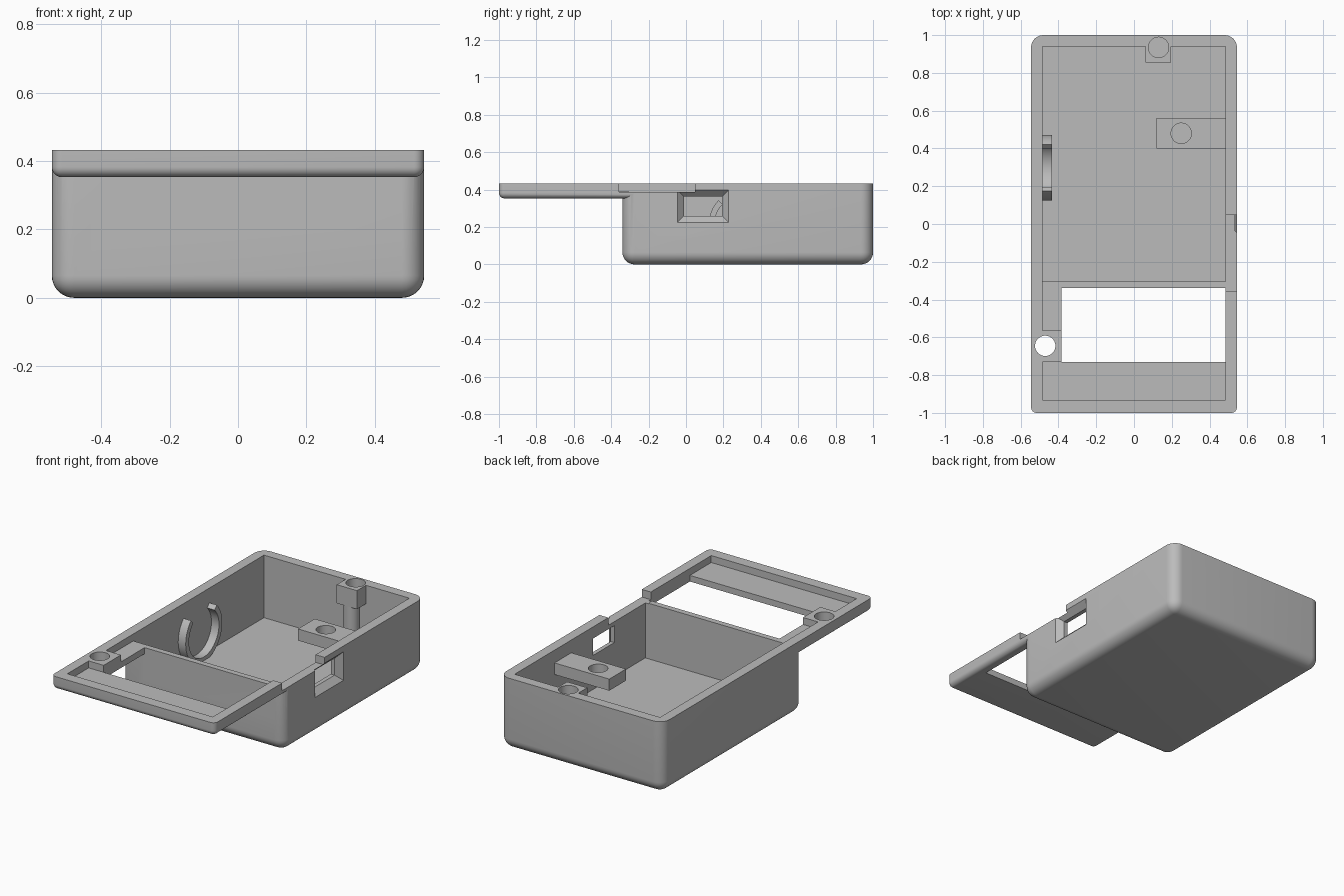
import bpy, bmesh, math
from mathutils import Matrix, Vector

cube = bpy.data.objects.get("Cube")
if cube:
    bpy.data.objects.remove(cube, do_unlink=True)

grey = bpy.data.materials.new("plain_grey")
grey.use_nodes = True
grey.diffuse_color = (0.5, 0.5, 0.5, 1)
grey.node_tree.nodes["Principled BSDF"].inputs["Base Color"].default_value = (0.5, 0.5, 0.5, 1)

TOP, WALL, W = 0.432, 0.06, 0.545
INNER = W - WALL
FLOOR, TRAY_FLOOR = 0.055, 0.39


def finish(name, bm):
    bmesh.ops.recalc_face_normals(bm, faces=bm.faces)
    mesh = bpy.data.meshes.new(name)
    bm.to_mesh(mesh)
    bm.free()
    mesh.materials.append(grey)
    obj = bpy.data.objects.new(name, mesh)
    bpy.context.collection.objects.link(obj)
    return obj


def block(name, x, y, z, radius=0.0):
    """Box from ranges; a radius rounds the uprights and the bottom edges."""
    bm = bmesh.new()
    bmesh.ops.create_cube(bm, size=1)
    for v in bm.verts:
        v.co = [r[0] if c < 0 else r[1] for c, r in zip(v.co, (x, y, z))]
    if radius:
        edges = [e for e in bm.edges if min(v.co.z for v in e.verts) < z[1] - 1e-4]
        bmesh.ops.bevel(bm, geom=edges, offset=radius, segments=8, profile=0.5, affect='EDGES')
    return finish(name, bm)


def cylinder(name, x, y, z, radius):
    bm = bmesh.new()
    bmesh.ops.create_cone(bm, cap_ends=True, segments=40, radius1=radius, radius2=radius,
                          depth=z[1] - z[0],
                          matrix=Matrix.Translation((x, y, (z[0] + z[1]) / 2)))
    return finish(name, bm)


def combine(target, tool, operation='DIFFERENCE', keep=False):
    mod = target.modifiers.new("cut", 'BOOLEAN')
    mod.operation, mod.solver, mod.object = operation, 'EXACT', tool
    bpy.context.view_layer.objects.active = target
    bpy.ops.object.modifier_apply(modifier=mod.name)
    if not keep:
        bpy.data.objects.remove(tool, do_unlink=True)


# Deep case with a thin tray running out of its front
shell = block("case_shell", (-W, W), (-0.34, 1), (0, TOP), 0.065)
combine(shell, block("tray", (-W, W), (-1, -0.22), (0.353, TOP), 0.03), 'UNION')

# Main cavity, tray recess, tray window and lowered piece of the side rim
for x, y, z in [((-INNER, INNER), (-0.305, 0.94), (FLOOR, 1)),
                ((-INNER, INNER), (-0.933, -0.2), (TRAY_FLOOR, 1)),
                ((-0.385, INNER), (-0.73, -0.34), (0.2, 1)),
                ((INNER - 0.02, 1), (-0.357, 0.047), (0.386, 1))]:
    combine(shell, block("cutter", x, y, z))

# Side port: straight opening that flares outwards
combine(shell, block("port_cutter", (0.4, 0.6), (-0.01, 0.192), (0.26, 0.362)))
bm = bmesh.new()
bmesh.ops.create_cube(bm, size=1)
for v in bm.verts:
    outer = v.co.x > 0
    half = (0.156, 0.106) if outer else (0.101, 0.051)
    v.co = (0.565 if outer else 0.51,
            0.091 + math.copysign(half[0], v.co.y),
            0.311 + math.copysign(half[1], v.co.z))
combine(shell, finish("port_flare_cutter", bm))

# Screw bosses and the bracket on the side wall
corner_boss = block("corner_screw_boss", (-INNER, -0.385), (-0.73, -0.565), (0.353, TOP))
back_boss = block("back_screw_boss", (0.06, 0.195), (0.855, 0.94), (0.32, TOP))
bracket = block("side_bracket", (0.12, INNER), (0.40, 0.56), (0.285, 0.355))
cylinder("back_boss_post", 0.13, 0.9, (FLOOR, 0.325), 0.045)

# Screw holes
for x, y, z, parts in [(-0.47, -0.645, (0.3, 0.5), (shell, corner_boss)),
                       (0.13, 0.935, (0.335, 0.5), (shell, back_boss)),
                       (0.25, 0.48, (0.2, 0.5), (bracket,))]:
    hole = cylinder("hole_cutter", x, y, z, 0.054)
    for part in parts:
        combine(part, hole, keep=True)
    bpy.data.objects.remove(hole, do_unlink=True)

# Open ring clip on the side wall: a square section swept three quarters round
bm = bmesh.new()
steps = 40
centre = Vector((0, 0.297, 0.22))
loops = []
for i in range(steps + 1):
    a = math.radians(135 + 270 * i / steps)
    ray = Vector((0, math.cos(a), math.sin(a)))
    loops.append([bm.verts.new(centre + ray * r + Vector((x, 0, 0)))
                  for x, r in ((-0.487, 0.143), (-0.487, 0.174), (-0.435, 0.174), (-0.435, 0.143))])
for a, b in zip(loops, loops[1:]):
    for k in range(4):
        n = (k + 1) % 4
        bm.faces.new((a[k], a[n], b[n], b[k]))
bm.faces.new(loops[0])
bm.faces.new(loops[-1])
finish("ring_clip", bm)

# Smooth the rounded surfaces, keep the hard edges
for obj in bpy.context.scene.objects:
    obj.select_set(obj.type == 'MESH')
bpy.ops.object.shade_smooth_by_angle(angle=math.radians(30))
